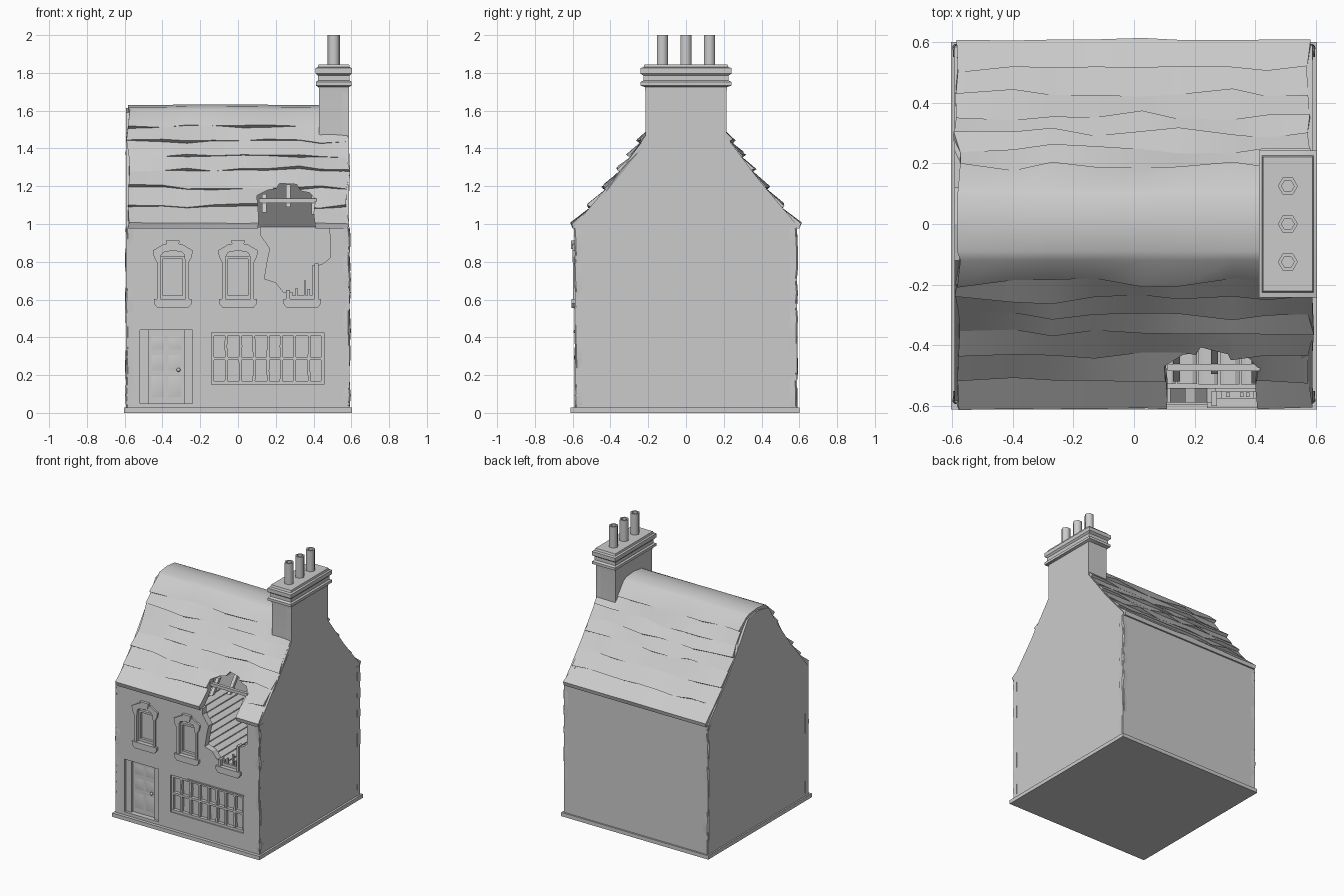
import bpy, bmesh, math, random

if "Cube" in bpy.data.objects:
    bpy.data.objects.remove(bpy.data.objects["Cube"])
random.seed(11)
R = random.uniform


def mesh(name, verts, faces, smooth=0):
    me = bpy.data.meshes.new(name)
    me.from_pydata(verts, [], faces)
    bm = bmesh.new()
    bm.from_mesh(me)
    bmesh.ops.triangulate(bm, faces=[f for f in bm.faces if len(f.verts) > 4])
    bmesh.ops.recalc_face_normals(bm, faces=bm.faces)
    bm.to_mesh(me)
    bm.free()
    ob = bpy.data.objects.new(name, me)
    bpy.context.collection.objects.link(ob)
    if smooth:
        smooth_angle(ob, smooth)
    return ob


def smooth_angle(ob, deg):
    bpy.ops.object.select_all(action='DESELECT')
    ob.select_set(True)
    bpy.context.view_layer.objects.active = ob
    bpy.ops.object.shade_smooth_by_angle(angle=math.radians(deg))


def loft(name, rings, smooth=0, loop=False):
    n, m = len(rings[0]), len(rings)
    faces = [(i * n + j, i * n + (j + 1) % n, (i + 1) % m * n + (j + 1) % n, (i + 1) % m * n + j)
             for i in range(m if loop else m - 1) for j in range(n)]
    if not loop:
        faces += [tuple(range(n)), tuple(range((m - 1) * n, m * n))]
    return mesh(name, [v for r in rings for v in r], faces, smooth)


def prism(name, pts, a, b, axis='y'):
    """Extrude an (x,z) outline along y, or a (y,z) outline along x."""
    put = (lambda p, d: (p[0], d, p[1])) if axis == 'y' else (lambda p, d: (d, p[0], p[1]))
    return loft(name, [[put(p, a) for p in pts], [put(p, b) for p in pts]])


def box(name, x0, x1, y0, y1, z0, z1):
    return prism(name, [(x0, z0), (x1, z0), (x1, z1), (x0, z1)], y0, y1)


def mirror(half):
    return half + [(-a, b) for a, b in reversed(half) if abs(a) > 1e-6]


def cut(ob, cutters):
    bpy.context.view_layer.objects.active = ob
    for c in cutters:
        m = ob.modifiers.new('cut', 'BOOLEAN')
        m.operation, m.solver, m.object = 'DIFFERENCE', 'EXACT', c
        bpy.ops.object.modifier_apply(modifier=m.name)


# plinth, back wall, gable ends
box('plinth', -.603, .603, -.612, .6, 0, .028)
box('back_wall', -.59, .59, .54, .588, .02, .985)
prism('left_gable', mirror([(.588, .02), (.588, .98), (.37, 1.235), (.22, 1.44), (.12, 1.59), (0, 1.615)]),
      -.592, -.55, 'x')
prism('right_gable', mirror([(.588, .02), (.588, .995), (.39, 1.228), (.215, 1.46), (.215, 1.72)]), .55, .588, 'x')

# weathered corner stones
for sx in (-1, 1):
    for sy in (-1, 1):
        rings = []
        for k in range(15):
            ox, oy = .592 + R(-.003, .006), .588 + R(-.003, .006)
            z = .025 + k * .068
            rings.append([(sx * x, sy * y, z) for x, y in
                          ((.555, .55), (ox - .002, .55), (ox, oy - .008), (ox - .008, oy), (.555, oy - .002))])
        loft('corner_stones', rings, 40)

# front wall with openings and the collapsed hole
front = box('front_wall', -.59, .59, -.588, -.54, .02, .985)
WIN = (-.345, 0, .34)
arch = mirror([(.07, .6), (.07, .83), (.05, .855), (0, .865)])
cutters = [prism('opening', [(x + a, z) for a, z in arch], -.7, -.5) for x in WIN]
cutters.append(box('door_opening', -.52, -.24, -.7, -.5, .05, .44))
cutters.append(box('shop_opening', -.14, .455, -.7, -.5, .15, .425))
hole = prism('hole', [(.12, 1.1), (.12, .94), (.17, .87), (.155, .8), (.14, .71), (.2, .69), (.24, .64),
                      (.3, .63), (.4, .63), (.42, .78), (.45, .79), (.487, .82), (.487, .94), (.46, 1.1)], -.8, -.5)
roof_hole = prism('roof_hole', [(.1, .9), (.11, 1.03), (.1, 1.15), (.16, 1.18), (.2, 1.185), (.22, 1.215), (.31, 1.21),
                                (.33, 1.175), (.38, 1.165), (.41, 1.13), (.4, 1.06), (.42, .9)], -.8, -.25)
cutters.append(hole)
cut(front, cutters)


# stepped, uneven slate roof with a broad, nearly flat ridge
def slope(t):
    return .59 - .47 * t, .99 + .615 * t - .025 * math.sin(math.pi * t)


TS = [0, .18, .36, .52, .64, .75, .87, 1]
LAST = len(TS) - 1


def slope_side(s, x, end):
    out = []
    for i, t in enumerate(TS):
        y, z = slope(t + (R(-.016, .016) if 0 < i < LAST else 0))
        lip = R(.018, .03) if i == 0 else random.choice((.003, .01, .02, .028))
        ex = x + (end * R(-.012, .014) if t < .7 or end < 0 else 0)
        if i:
            out.append((ex, s * y, z))
        if i < LAST:
            out.append((ex, s * (y + .78 * lip), z + .6 * lip - (.003 if i else 0)))
    return out


rings = []
N = 9
for k in range(N):
    end = -1 if k == 0 else 1 if k == N - 1 else 0
    x = -.583 + 1.164 * k / (N - 1) + (0 if end else R(-.04, .04))
    dz = R(-.004, .003) - .006 * k / N
    rings.append([(x, -.6, .975)] + slope_side(-1, x, end) +
                 [(x, -.09, 1.623 + dz), (x, 0, 1.634 + dz), (x, .09, 1.625 + dz)] +
                 slope_side(1, x, end)[::-1] +
                 [(x, .6, .975), (x, .555, .975), (x, .08, 1.56), (x, -.08, 1.56), (x, -.555, .975)])
roof = loft('roof', rings)
cut(roof, [roof_hole])
smooth_angle(roof, 40)
for c in cutters + [roof_hole]:
    bpy.data.objects.remove(c)


# broken timbers in the roof hole
def roof_y(z):
    return -(.59 - .47 * (z - .97) / .59)


box('purlin', .11, .415, -.485, -.462, 1.112, 1.134)
for x, z0, z1 in ((.14, 1.06, 1.16), (.265, 1.09, 1.21), (.4, 1.05, 1.15)):
    loft('rafter', [[(x - .012, roof_y(z), z), (x + .012, roof_y(z), z),
                     (x + .012, roof_y(z) + .03, z), (x - .012, roof_y(z) + .03, z)] for z in (z0, z1)])

# upper floor boards
for k in range(16):
    x = -.525 + k * .07
    prism('floor_board', [(x - .032, .54), (x + .032, .54), (x + .032, .555), (x + .018, .563),
                          (x - .018, .563), (x - .032, .555)], -.54 + R(0, .015), .54)


# upper windows
def window(cx, broken):
    P = lambda pts: [(cx + a, z) for a, z in pts]
    prism('window_sill', P(mirror([(.08, .555), (.1, .578), (.1, .602)])), -.606, -.55)
    for s in (-1, 1):
        top = .84 if not broken else (.79 if s > 0 else .65)
        a, b = sorted((s * .066, s * .085))
        box('window_jamb', cx + a, cx + b, -.599, -.55, .6, top)
        a, b = sorted((s * .052, s * .068))
        box('sash_side', cx + a, cx + b, -.575, -.55, .6, top - .01)
    box('sash_bottom', cx - .06, cx + .06, -.575, -.55, .6, .622)
    if broken:
        for a, h in ((-.03, .66), (.015, .7), (.035, .655)):
            box('sash_splinter', cx + a - .006, cx + a + .006, -.57, -.555, .62, h)
        return
    outer = [(.086, .8), (.1, .825), (.106, .86), (.085, .872), (.05, .893)]
    inner = [(-.064, .8), (-.062, .835), (-.05, .85), (0, .86), (.05, .85), (.062, .835), (.064, .8)]
    prism('window_head', P(outer + [(-a, z) for a, z in outer[::-1]] + inner), -.602, -.55)
    prism('keystone', P(mirror([(.026, .868), (.036, .912)])), -.608, -.56)
    box('window_glass', cx - .075, cx + .075, -.556, -.545, .595, .868)
    box('sash_top', cx - .06, cx + .06, -.575, -.55, .815, .83)


for x in WIN:
    window(x, x > .2)

# door in its recess
for x0, x1 in ((-.52, -.475), (-.285, -.24)):
    box('door_frame', x0, x1, -.57, -.53, .05, .44)
box('door_leaf', -.48, -.28, -.55, -.53, .045, .445)
for x in (-.425, -.335):
    for z0, z1 in ((.08, .2), (.22, .31), (.33, .41)):
        loft('door_panel', [[(x - h, y, z0 + i), (x + h, y, z0 + i), (x + h, y, z1 - i), (x - h, y, z1 - i)]
                            for h, y, i in ((.038, -.549, 0), (.022, -.5525, .016))], 60)
bpy.ops.mesh.primitive_uv_sphere_add(segments=10, ring_count=6, radius=.011, location=(-.315, -.562, .228))
bpy.context.object.name = 'door_knob'
smooth_angle(bpy.context.object, 60)

# shop window: glass and uneven glazing bars
box('shop_glass', -.145, .46, -.556, -.542, .145, .43)
for k in range(9):
    x = -.133 + k * .5805 / 8
    rings = []
    for z in (.15, .22, .288, .35, .425):
        c = x + (R(-.004, .004) if 0 < k < 8 else 0)
        rings.append([(c - .007, -.578, z), (c + .007, -.578, z), (c + .007, -.55, z), (c - .007, -.55, z)])
    loft('glazing_bar', rings)
for z, h in ((.159, .009), (.288, .008), (.416, .009)):
    box('glazing_rail', -.14, .455, -.58, -.55, z - h, z + h)
box('shop_lintel', 0, .46, -.595, -.56, .425, .434)

# chimney stack with moulded cap
CX = .507
stack = [(0, 1.2), (0, 1.7), (.003, 1.725), (.026, 1.733), (.026, 1.752), (.01, 1.76), (.01, 1.785),
         (.027, 1.797), (.027, 1.825), (.01, 1.83), (.005, 1.845)]
loft('chimney', [[(CX + a * (.078 + d * .65), b * (.215 + d), z) for a, b in ((-1, -1), (1, -1), (1, 1), (-1, 1))]
                 for d, z in stack], 35)

# three hexagonal hollow pots
for y in (-.125, 0, .125):
    loft('chimney_pot', [[(CX + r * math.cos(k * math.pi / 3), y + r * math.sin(k * math.pi / 3), z) for k in range(6)]
                         for r, z in ((.033, 1.835), (.033, 2), (.021, 2), (.021, 1.85))], 65, loop=True)
